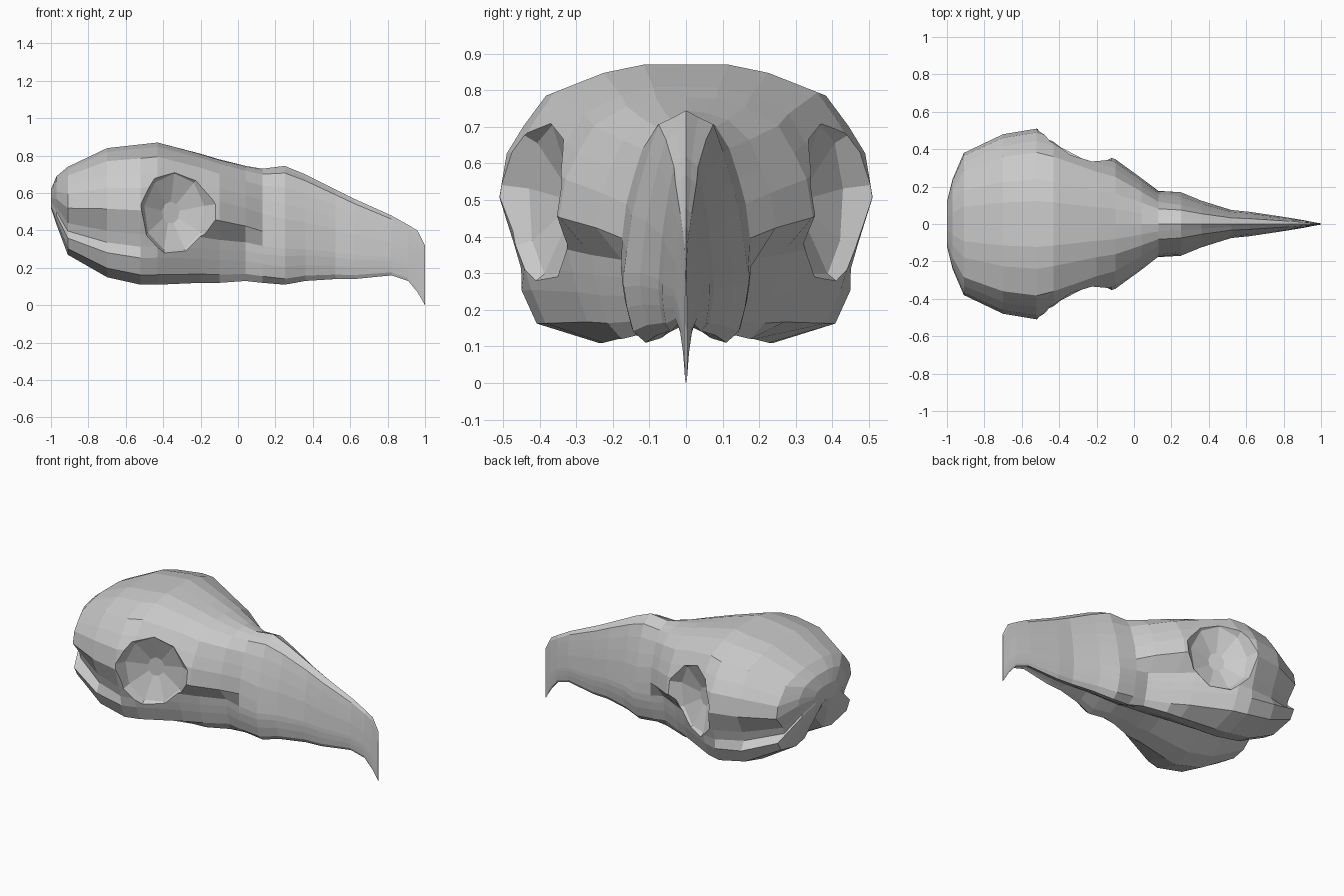
import bpy
import bmesh
import math
from mathutils import Vector

default_cube = bpy.data.objects.get("Cube")
if default_cube:
    bpy.data.objects.remove(default_cube)


def make_material(name, color):
    material = bpy.data.materials.new(name)
    material.use_nodes = True
    material.diffuse_color = color
    material.node_tree.nodes["Principled BSDF"].inputs["Base Color"].default_value = color
    return material


bone = make_material("bone grey", (0.6, 0.6, 0.6, 1))

# Half cross-sections from crown to keel: (share of half width, share of height)
CRANIUM = [(0, 1), (.24, 1), (.47, .97), (.75, .9), (.87, .79), (.96, .69), (1, .53),
           (.96, .36), (.92, .27), (.88, .19), (.8, .07), (.47, 0), (.24, .04)]
BEAK = [(0, 1), (.2, .97), (.44, .94), (.6, .82), (.75, .68), (.87, .55), (.95, .4),
        (1, .3), (1, .24), (.95, .15), (.85, .05), (.65, 0), (.4, .02)]
CHEEK_POINTS = (7, 8)  # profile points below the brow
JAW_POINTS = (9, 10)   # profile points along the lower rim

# Stations along the skull:
# x, half width, crown, lower rim, keel, beak blend, cheek pinch, jaw pinch
STATIONS = [
    (-1, .12, .62, .52, .53, 0, 0, 0),
    (-.97, .24, .69, .43, .48, 0, .1, 0),
    (-.91, .38, .74, .27, .4, 0, .14, -.1),
    (-.7, .48, .84, .15, .28, 0, .07, -.04),
    (-.52, .51, .86, .11, .24, 0, .04, 0),
    (-.43, .48, .87, .11, .22, 0, 0, 0),
    (-.2, .38, .81, .12, .2, .1, .12, .12),
    (-.1, .35, .78, .12, .19, .2, .24, .24),
    (.04, .25, .745, .13, .18, .4, .28, .28),
    (.13, .18, .73, .12, .17, .6, 0, 0),
    (.25, .17, .745, .11, .17, 1, 0, 0),
    (.36, .125, .7, .13, .17, 1, 0, 0),
    (.52, .075, .62, .14, .16, 1, 0, 0),
    (.62, .065, .57, .14, .16, 1, 0, 0),
    (.82, .035, .48, .16, .17, 1, 0, 0),
    (.91, .02, .43, .13, .14, 1, 0, 0),
    (.96, .01, .4, .07, .08, 1, 0, 0),
    (1, .003, .32, 0, .01, 1, 0, 0),
]


def section(x, width, crown, rim, keel, blend, cheek, jaw):
    """Closed, mirrored ring of points at one station."""
    half = []
    for i, (round_point, beak_point) in enumerate(zip(CRANIUM, BEAK)):
        side, height = Vector(round_point).lerp(Vector(beak_point), blend)
        if i in CHEEK_POINTS:
            side *= 1 - cheek
        elif i in JAW_POINTS:
            side *= 1 - jaw
        half.append(Vector((x, side * width, rim + height * (crown - rim))))
    mirrored = [Vector((p.x, -p.y, p.z)) for p in reversed(half[1:])]
    return half + [Vector((x, 0, keel))] + mirrored


def loft(rings, name):
    """Faceted, capped shell through a row of rings."""
    bm = bmesh.new()
    loops = [[bm.verts.new(p) for p in ring] for ring in rings]
    for a, b in zip(loops, loops[1:]):
        for i in range(len(a)):
            j = (i + 1) % len(a)
            bm.faces.new((a[i], a[j], b[j], b[i]))
    bm.faces.new(loops[0])
    bm.faces.new(loops[-1])
    bmesh.ops.recalc_face_normals(bm, faces=bm.faces)
    mesh = bpy.data.meshes.new(name)
    bm.to_mesh(mesh)
    bm.free()
    mesh.materials.append(bone)
    obj = bpy.data.objects.new(name, mesh)
    bpy.context.collection.objects.link(obj)
    return obj


# Braincase, cheeks and hooked beak as one faceted shell
skull = loft([section(*station) for station in STATIONS], "skull")


def socket_ring(side, depth, radius, sides=9):
    """Ring facing out and forward, offset along the socket axis."""
    axis = Vector((.37, side * .93, 0))
    along = Vector((.93, side * -.37, 0))
    center = Vector((-.315, side * .43, .495)) + axis * depth
    ring = []
    for i in range(sides):
        angle = math.tau * i / sides + math.pi / 2
        ring.append(center + along * (radius * math.cos(angle))
                    + Vector((0, 0, 1.2 * radius * math.sin(angle))))
    return ring


# Eye sockets: steep rims with shallow conical floors, cut into both flanks
for side, label in ((1, "left"), (-1, "right")):
    profile = ((.2, .3), (0, .225), (-.07, .175), (-.12, .05))
    cutter = loft([socket_ring(side, *ring) for ring in profile], label + "_socket_cutter")
    cutter.hide_render = True
    cutter.hide_viewport = True
    cut = skull.modifiers.new(label + "_eye_socket", 'BOOLEAN')
    cut.operation = 'DIFFERENCE'
    cut.solver = 'EXACT'
    cut.object = cutter
